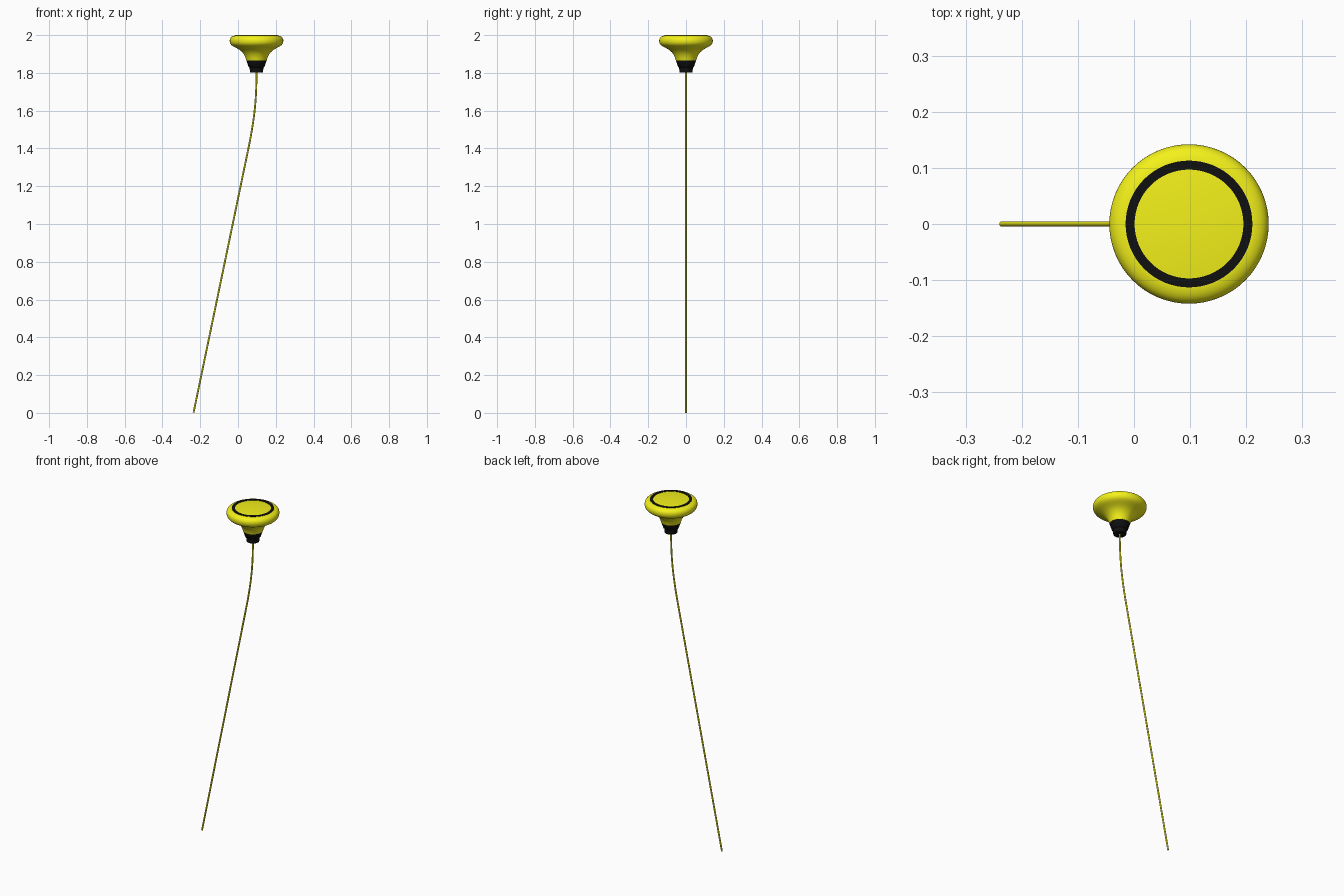
import bpy, bmesh, math
from mathutils import Vector

if "Cube" in bpy.data.objects:
    bpy.data.objects.remove(bpy.data.objects["Cube"])

CX = 0.098  # axis of the head


def material(name, rgb):
    m = bpy.data.materials.new(name)
    m.diffuse_color = (*rgb, 1)
    m.use_nodes = True
    m.node_tree.nodes["Principled BSDF"].inputs["Base Color"].default_value = m.diffuse_color
    return m


YELLOW = material("yellow", (0.9, 0.88, 0.01))
BLACK = material("black", (0.005, 0.005, 0.005))


def lathe(name, profile, mat, closed=False, steps=64):
    """Spin an (r, z) profile around the head axis."""
    bm = bmesh.new()
    vs = [bm.verts.new((r, 0, z)) for r, z in profile]
    pairs = list(zip(vs, vs[1:])) + ([(vs[-1], vs[0])] if closed else [])
    edges = [bm.edges.new(p) for p in pairs]
    bmesh.ops.spin(bm, geom=vs + edges, cent=(0, 0, 0), axis=(0, 0, 1),
                   angle=math.tau, steps=steps, use_duplicate=False)
    bmesh.ops.remove_doubles(bm, verts=bm.verts, dist=1e-5)
    bmesh.ops.recalc_face_normals(bm, faces=bm.faces)
    return finish(name, bm, mat, (CX, 0, 0))


def finish(name, bm, mat, loc=(0, 0, 0)):
    me = bpy.data.meshes.new(name)
    bm.to_mesh(me)
    bm.free()
    me.materials.append(mat)
    ob = bpy.data.objects.new(name, me)
    ob.location = loc
    bpy.context.collection.objects.link(ob)
    bpy.ops.object.select_all(action='DESELECT')
    ob.select_set(True)
    bpy.context.view_layer.objects.active = ob
    bpy.ops.object.shade_smooth_by_angle(angle=math.radians(40))
    return ob


def bezier(a, b, c, d, n):
    pts = []
    for i in range(n + 1):
        t = i / n
        s = 1 - t
        pts.append(a * s**3 + b * 3 * s * s * t + c * 3 * s * t * t + d * t**3)
    return pts


# Bulging head: rounded rim blending into a flared neck
rim = bezier(Vector((0.113, 1.998)), Vector((0.133, 1.995)),
             Vector((0.142, 1.985)), Vector((0.142, 1.970)), 8)
flare = bezier(Vector((0.142, 1.970)), Vector((0.142, 1.925)),
               Vector((0.072, 1.945)), Vector((0.054, 1.866)), 16)
lathe("head", [(0, 1.866)] + [tuple(p) for p in reversed(rim + flare[1:])]
      + [(0, 1.998)], YELLOW)

# Black ring inlaid in the flat top
lathe("top_ring", [(0.097, 1.99), (0.113, 1.99), (0.113, 2.0), (0.097, 2.0)],
      BLACK, closed=True)

# Stepped black collar under the head
lathe("collar", [(0, 1.868), (0.053, 1.868), (0.051, 1.858), (0.042, 1.832),
                 (0.037, 1.828), (0.034, 1.803), (0, 1.803)], BLACK)

# Thin stem: straight and leaning, bending to vertical below the collar
bend = bezier(Vector((0.055, 0, 1.40)), Vector((0.088, 0, 1.56)),
              Vector((0.098, 0, 1.66)), Vector((0.098, 0, 1.81)), 14)
path = [Vector((-0.2355, 0, 0.001))] + bend
SIDES, R = 12, 0.0048
bm = bmesh.new()
rings = []
for i, p in enumerate(path):
    t = (path[min(i + 1, len(path) - 1)] - path[max(i - 1, 0)]).normalized()
    side = Vector((t.z, 0, -t.x))
    rings.append([bm.verts.new(p + R * (side * math.cos(k * math.tau / SIDES)
                  + Vector((0, 1, 0)) * math.sin(k * math.tau / SIDES)))
                  for k in range(SIDES)])
for a, b in zip(rings, rings[1:]):
    for k in range(SIDES):
        bm.faces.new((a[k], a[k - 1], b[k - 1], b[k]))
bm.faces.new(rings[0])
bm.faces.new(rings[-1])
bmesh.ops.recalc_face_normals(bm, faces=bm.faces)
finish("stem", bm, YELLOW)
